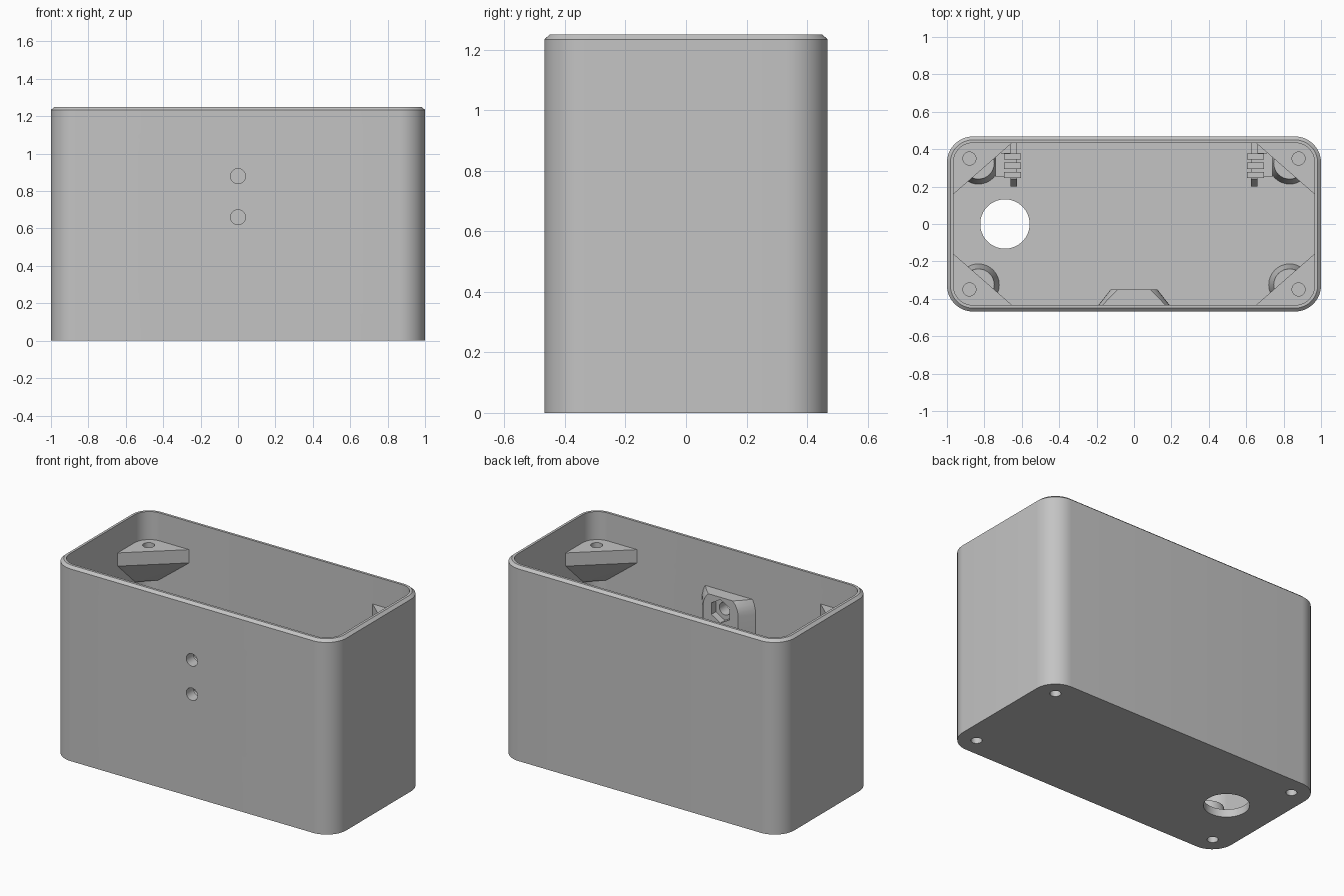
import bpy, bmesh, math
from mathutils import Vector, Matrix

cube = bpy.data.objects.get("Cube")
if cube:
    bpy.data.objects.remove(cube, do_unlink=True)

HX, HY, HEIGHT = 1.0, 0.468, 1.25
RADIUS, WALL, FLOOR = 0.14, 0.034, 0.05
SCREW_X, SCREW_Y = 0.88, 0.35

grey = bpy.data.materials.new("matte grey plastic")
grey.use_nodes = True
tone = (0.55, 0.55, 0.55, 1)
grey.diffuse_color = tone
grey.node_tree.nodes["Principled BSDF"].inputs["Base Color"].default_value = tone


def finish(bm, name):
    bmesh.ops.recalc_face_normals(bm, faces=bm.faces)
    mesh = bpy.data.meshes.new(name)
    bm.to_mesh(mesh)
    bm.free()
    mesh.materials.append(grey)
    obj = bpy.data.objects.new(name, mesh)
    bpy.context.collection.objects.link(obj)
    return obj


def select(obj):
    bpy.ops.object.select_all(action='DESELECT')
    obj.select_set(True)
    bpy.context.view_layer.objects.active = obj


def smooth(obj):
    select(obj)
    bpy.ops.object.shade_smooth_by_angle(angle=math.radians(30))


def cut(obj, cutters):
    select(obj)
    for cutter in cutters:
        mod = obj.modifiers.new("cut", 'BOOLEAN')
        mod.operation, mod.solver, mod.object = 'DIFFERENCE', 'EXACT', cutter
        bpy.ops.object.modifier_apply(modifier=mod.name)


def drill(centre, radius, depth, sides=32, along_y=False):
    """Hidden cylinder used for cutting."""
    bm = bmesh.new()
    turn = Matrix.Rotation(math.pi / 2, 4, 'X') if along_y else Matrix()
    bmesh.ops.create_cone(bm, cap_ends=True, segments=sides, radius1=radius, radius2=radius,
                          depth=depth, matrix=Matrix.Translation(centre) @ turn)
    obj = finish(bm, "hole_cutter")
    obj.hide_render = True
    obj.hide_set(True)
    return obj


def hull(points):
    bm = bmesh.new()
    for p in points:
        bm.verts.new(p)
    bmesh.ops.convex_hull(bm, input=bm.verts)
    bmesh.ops.dissolve_limit(bm, angle_limit=0.01, verts=bm.verts, edges=bm.edges)
    return bm


def corner_arc(sx, sy, inset, steps=12):
    r = RADIUS - inset
    return [(sx * (HX - RADIUS + r * math.cos(a)), sy * (HY - RADIUS + r * math.sin(a)))
            for a in (math.pi / 2 * i / steps for i in range(steps + 1))]


def outline(inset):
    return (corner_arc(1, 1, inset) + corner_arc(-1, 1, inset)[::-1]
            + corner_arc(-1, -1, inset) + corner_arc(1, -1, inset)[::-1])


# Open box with a chamfered rim
bm = bmesh.new()
rings = [[bm.verts.new((x, y, z)) for x, y in outline(inset)]
         for inset, z in ((0, 0), (0, HEIGHT - 0.016), (0.018, HEIGHT), (WALL, HEIGHT), (WALL, FLOOR))]
for low, high in zip(rings, rings[1:]):
    for i in range(len(low)):
        j = (i + 1) % len(low)
        bm.faces.new((low[i], low[j], high[j], high[i]))
bm.faces.new(rings[0])
bm.faces.new(rings[-1])
box = finish(bm, "box_shell")

# Round holes through the floor and front wall
cable_hole = drill((-0.69, 0, 0), 0.132, 0.3, 64)
front_holes = [drill((0, -HY, z), 0.04, 0.5, along_y=True) for z in (0.66, 0.88)]
cut(box, [cable_hole] + front_holes)

corners = [(sx, sy) for sx in (-1, 1) for sy in (-1, 1)]
for sx, sy in corners:
    side = ("front" if sy < 0 else "back") + ("_left" if sx > 0 else "_right")

    # Triangular lid screw boss tapering down into the corner
    top, slab = 1.07, 0.085
    arc = corner_arc(sx, sy, WALL - 0.01, 8)
    tri = arc + [(sx * 0.976, sy * 0.15), (sx * 0.64, sy * 0.444)]
    points = [(x, y, z) for x, y in tri for z in (top, top - slab)]
    points += [(x, y, top - slab - 0.17) for x, y in arc]
    boss = finish(hull(points), side + "_lid_boss")
    cut(boss, [drill((sx * SCREW_X, sy * SCREW_Y, top), 0.035, 0.2)])
    smooth(boss)

    # Tapered boss on the floor, drilled from below
    bm = bmesh.new()
    bmesh.ops.create_cone(bm, cap_ends=True, segments=32, radius1=0.118, radius2=0.085, depth=0.16,
                          matrix=Matrix.Translation((sx * 0.832, sy * 0.325, 0.10)))
    foot = finish(bm, side + "_floor_boss")
    screw = drill((sx * SCREW_X, sy * SCREW_Y, 0), 0.032, 0.24)
    cut(box, [screw])
    cut(foot, [screw])
    smooth(foot)
smooth(box)

# Front mount: tapered capsule with flat ends and hexagonal nut pockets
points = []
for y, r in ((-0.446, 0.2), (-0.35, 0.125)):
    for z in (0.66, 0.88):
        for i in range(40):
            a = math.tau * i / 40
            points.append((r * math.cos(a), y, z + r * math.sin(a)))
bm = hull(points)
for z, direction in ((0.97, 1), (0.57, -1)):
    cutline = bmesh.ops.bisect_plane(bm, geom=bm.verts[:] + bm.edges[:] + bm.faces[:],
                                     plane_co=(0, 0, z), plane_no=(0, 0, direction), clear_outer=True)
    edges = [e for e in cutline["geom_cut"] if isinstance(e, bmesh.types.BMEdge)]
    bmesh.ops.contextual_create(bm, geom=edges)
mount = finish(bm, "front_nut_mount")
pockets = [drill((0, -0.35, z), 0.075, 0.09, 6, True) for z in (0.66, 0.88)]
cut(mount, front_holes + pockets)
smooth(mount)


def block(bm, x, y, z):
    size = Vector((x[1] - x[0], y[1] - y[0], z[1] - z[0]))
    centre = ((x[0] + x[1]) / 2, (y[0] + y[1]) / 2, (z[0] + z[1]) / 2)
    bmesh.ops.create_cube(bm, size=1, matrix=Matrix.Translation(centre) @ Matrix.Diagonal(size).to_4x4())


# Paired clips on the inside of the back wall
for s, side in ((-1, "right"), (1, "left")):
    def span(a, b):
        return tuple(sorted((s * a, s * b)))
    profile = [(0.445, 0.42), (0.445, 0.6), (0.24, 0.6), (0.2, 0.55), (0.24, 0.5)]
    rib = hull([(s * x, y, z) for x in (0.625, 0.66) for y, z in profile])
    finish(rib, side + "_clip_rib")
    bm = bmesh.new()
    block(bm, span(0.69, 0.74), (0.25, 0.38), (0.48, 0.6))
    block(bm, span(0.66, 0.69), (0.25, 0.38), (0.48, 0.6))
    for y in (0.245, 0.295, 0.345):
        block(bm, span(0.605, 0.695), (y, y + 0.033), (0.5, 0.62))
    finish(bm, side + "_clip_fingers")

# Cutters are no longer needed
for obj in [o for o in bpy.data.objects if o.name.startswith("hole_cutter")]:
    bpy.data.objects.remove(obj, do_unlink=True)
